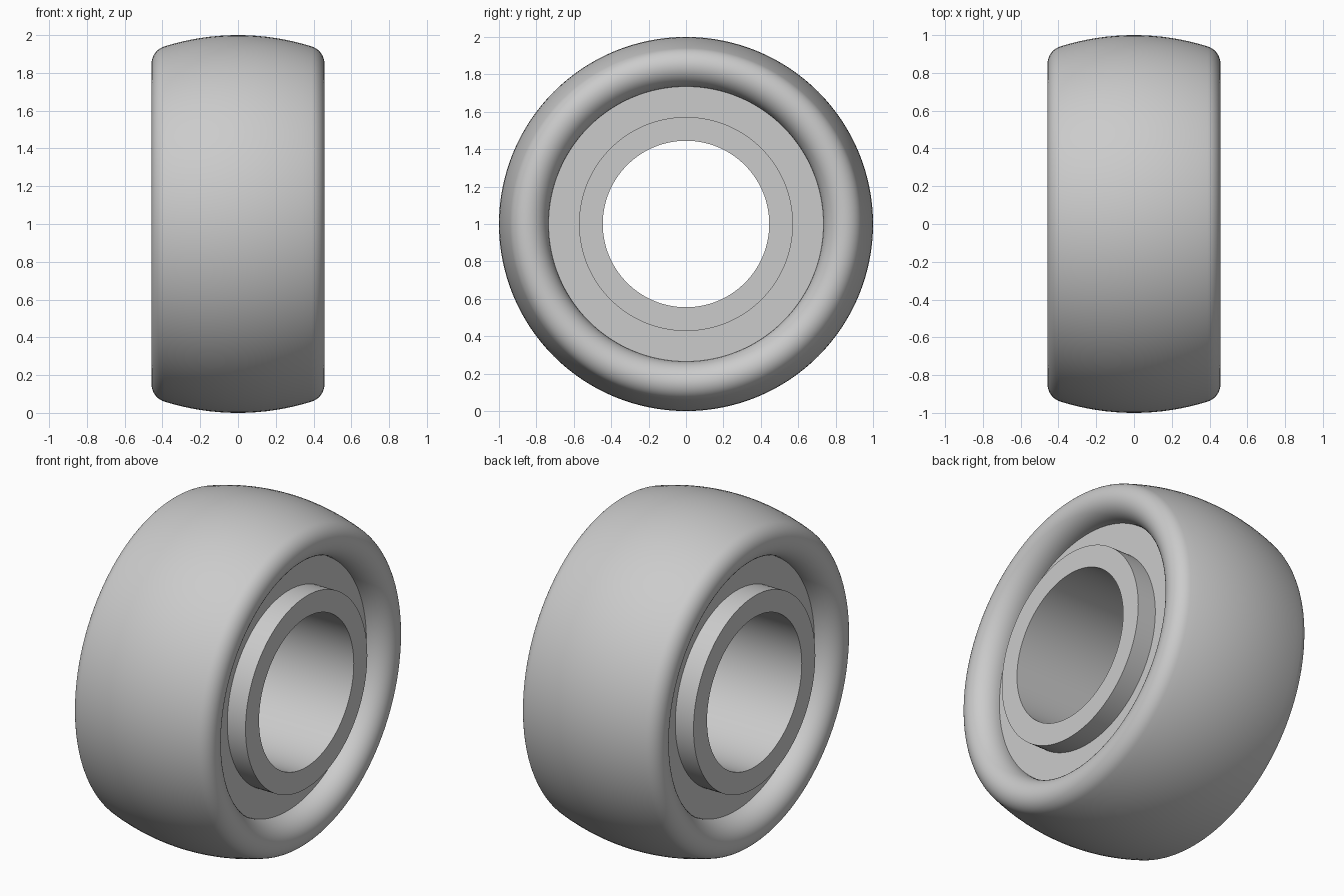
import bpy, math
from math import sin, cos, radians

if "Cube" in bpy.data.objects:
    bpy.data.objects.remove(bpy.data.objects["Cube"])

SEGMENTS = 128

grey = bpy.data.materials.new("grey")
grey.diffuse_color = (0.6, 0.6, 0.6, 1)
grey.use_nodes = True
grey.node_tree.nodes["Principled BSDF"].inputs["Base Color"].default_value = grey.diffuse_color


def revolve(name, profile):
    """Turn an (x, radius) profile around the axle at z = 1."""
    n = SEGMENTS
    verts = [(x, r * cos(2 * math.pi * j / n), 1 + r * sin(2 * math.pi * j / n))
             for x, r in profile for j in range(n)]
    faces = [(i * n + j, i * n + (j + 1) % n, (i + 1) * n + (j + 1) % n, (i + 1) * n + j)
             for i in range(len(profile) - 1) for j in range(n)]
    mesh = bpy.data.meshes.new(name)
    mesh.from_pydata(verts, [], faces)
    mesh.materials.append(grey)
    obj = bpy.data.objects.new(name, mesh)
    bpy.context.collection.objects.link(obj)
    bpy.ops.object.select_all(action='DESELECT')
    obj.select_set(True)
    bpy.context.view_layer.objects.active = obj
    bpy.ops.object.shade_smooth_by_angle(angle=radians(30))
    return obj


# Right half of the tyre: crowned tread, rounded shoulder, inner lip, side disc
CROWN, EDGE = 1.2975, 17.5
SHOULDER_X, SHOULDER_R, FILLET = 0.361, 0.8475, 0.097
DISC_X, DISC_R, HUB_R = 0.33, 0.735, 0.572
half = []
for k in range(9):
    a = radians(EDGE * k / 8)
    half.append((CROWN * sin(a), 1 - CROWN * (1 - cos(a))))
for k in range(1, 11):
    a = radians(EDGE + (90 - EDGE) * k / 10)
    half.append((SHOULDER_X + FILLET * sin(a), SHOULDER_R + FILLET * cos(a)))
for k in range(1, 13):
    a = radians(90 * k / 12)
    half.append((DISC_X + 0.128 * cos(a), SHOULDER_R - (SHOULDER_R - DISC_R) * sin(a)))
half.append((DISC_X, HUB_R))
revolve("tyre", [(-x, r) for x, r in reversed(half[1:])] + half)

# Hub sleeve standing proud of the side discs, with an open bore
HUB_X, BORE_R = 0.45, 0.445
side = [(DISC_X, HUB_R), (HUB_X, HUB_R), (HUB_X, BORE_R)]
revolve("hub_sleeve", side + [(-x, r) for x, r in reversed(side)])
